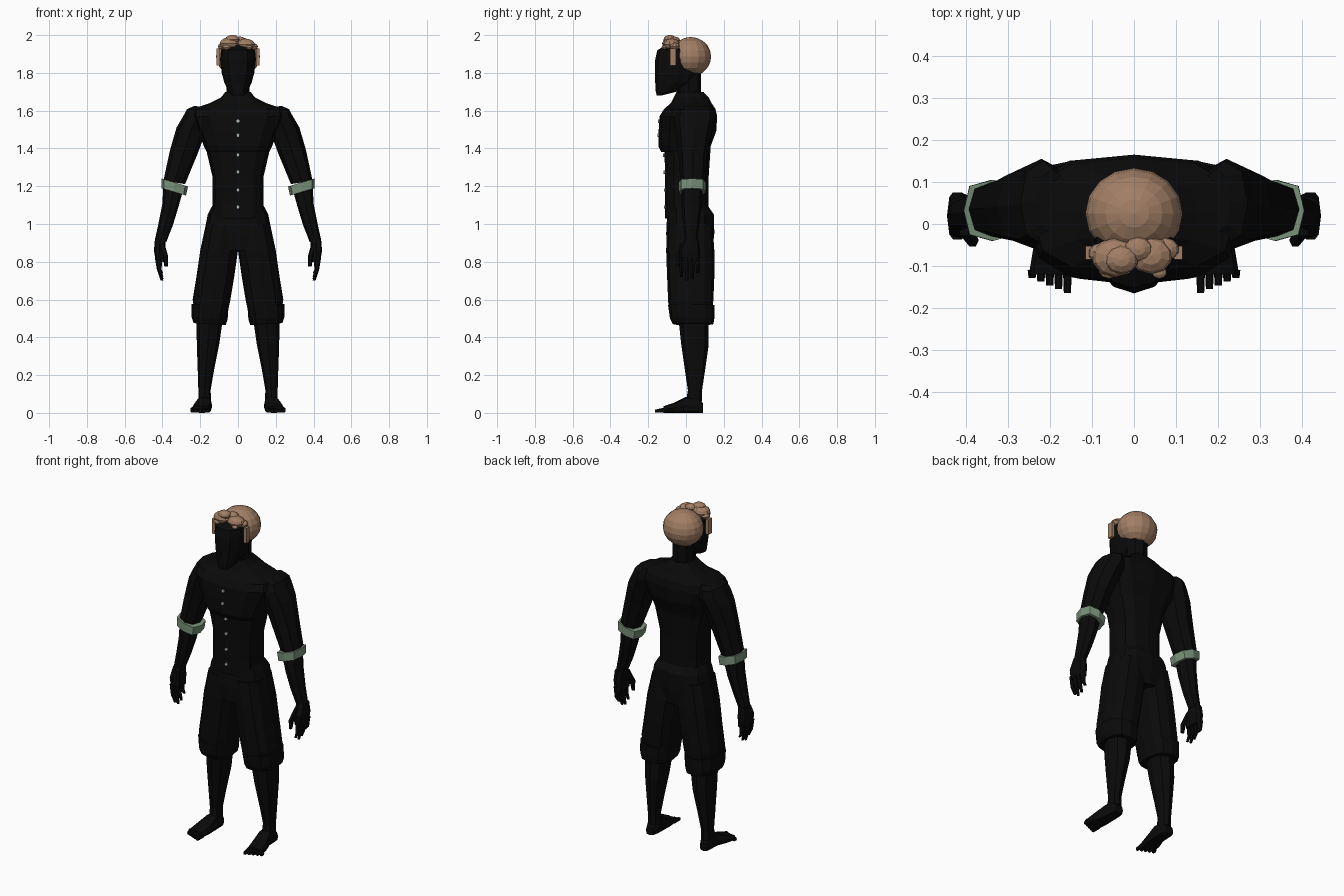
import bpy, bmesh
from math import cos, sin, pi
from mathutils import Matrix, Vector

default = bpy.data.objects.get("Cube")
if default:
    bpy.data.objects.remove(default)

CM = 0.01  # part sections are written in hundredths of a unit


def material(name, colour):
    mat = bpy.data.materials.new(name)
    mat.use_nodes = True
    mat.diffuse_color = (*colour, 1)
    mat.node_tree.nodes["Principled BSDF"].inputs["Base Color"].default_value = (*colour, 1)
    return mat


black = material("near black", (.003, .003, .003))
brown = material("light brown hair", (.36, .21, .13))
green = material("sage green cuff", (.19, .28, .19))
pale = material("pale button", (.5, .56, .5))


def finish(name, bm, mat, mirror=False):
    """Turn a bmesh into a named object, mirrored across x when asked."""
    bmesh.ops.recalc_face_normals(bm, faces=bm.faces)
    mesh = bpy.data.meshes.new(name)
    bm.to_mesh(mesh)
    bm.free()
    mesh.materials.append(mat)
    obj = bpy.data.objects.new(name, mesh)
    bpy.context.collection.objects.link(obj)
    if mirror:
        obj.modifiers.new("Mirror", 'MIRROR').use_mirror_merge = False
    return obj


def rounded(value, power):
    return (1 if value >= 0 else -1) * abs(value) ** power


def loft(name, sections, mat=black, sides=12, power=.85, tilt=0, along_y=False, mirror=False):
    """Skin rings given as (position, a_min, a_max, b_min, b_max)."""
    bm = bmesh.new()
    rings = []
    for pos, a0, a1, b0, b1 in sections:
        ring = []
        for i in range(sides):
            angle = 2 * pi * i / sides
            da = (a1 - a0) / 2 * rounded(cos(angle), power)
            a = (a0 + a1) / 2 + da
            b = (b0 + b1) / 2 + (b1 - b0) / 2 * rounded(sin(angle), power)
            co = (a, pos, b) if along_y else (a, b, pos + tilt * da)
            ring.append(bm.verts.new(Vector(co) * CM))
        rings.append(ring)
    for low, high in zip(rings, rings[1:]):
        for i in range(sides):
            j = (i + 1) % sides
            bm.faces.new((low[i], low[j], high[j], high[i]))
    bm.faces.new(rings[0])
    bm.faces.new(rings[-1])
    return finish(name, bm, mat, mirror)


def ball(name, centre, radii, mat=brown, segments=10, rings=6):
    bm = bmesh.new()
    place = Matrix.Translation(centre) @ Matrix.Diagonal((*radii, 1))
    bmesh.ops.create_uvsphere(bm, u_segments=segments, v_segments=rings, radius=1, matrix=place)
    return finish(name, bm, mat)


def box(name, centre, size, mat, mirror=False):
    bm = bmesh.new()
    place = Matrix.Translation(centre) @ Matrix.Diagonal((*size, 1))
    bmesh.ops.create_cube(bm, size=1, matrix=place)
    return finish(name, bm, mat, mirror)


# Shirt: narrow waist, overhanging chest, sloping shoulders
loft("shirt_waist", [
    (103, -14, 14, -11, 12),
    (112, -13.5, 13.5, -11, 12),
    (125, -13.5, 13.5, -11, 12),
    (140, -17, 17, -11.5, 13)], power=.75)
loft("shirt_chest", [
    (138, -16.5, 16.5, -13, 12.5),
    (141, -18, 18, -14.5, 13),
    (149, -21, 21, -14.5, 16),
    (157, -25, 25, -14, 16.5),
    (161, -24, 24, -11.5, 15.5),
    (164, -15, 15, -8, 13.5),
    (167, -9, 9, -6.5, 12),
    (170, -6.5, 6.5, -4.5, 9)], power=.7)
for z, y in ((1.545, -.142), (1.47, -.146), (1.365, -.115),
             (1.275, -.112), (1.18, -.111), (1.09, -.111)):
    bm = bmesh.new()
    place = Matrix.Translation((0, y, z)) @ Matrix.Rotation(pi / 2, 4, 'X')
    bmesh.ops.create_cone(bm, cap_ends=True, segments=8, radius1=.009, radius2=.009,
                          depth=.012, matrix=place)
    finish("shirt_button", bm, pale)

# Sleeves, rolled cuffs and forearms
loft("sleeve", [
    (122, 28, 39.5, -3, 10),
    (138, 21.5, 36, -4, 11.5),
    (150, 17, 32.5, -5.5, 14),
    (156, 15, 29, -6.5, 15.5),
    (160, 16, 27, -5, 15),
    (162, 16, 23, -2, 13)], sides=8, tilt=.15, mirror=True)
loft("sleeve_cuff", [
    (117, 27.5, 40.5, -4, 10.5),
    (122, 26.5, 40.5, -4, 10.5)], green, sides=8, power=.65, tilt=.3, mirror=True)
loft("forearm", [
    (91, 38, 44, -.5, 6),
    (100, 34.5, 42, -1.5, 7),
    (110, 31.5, 40, -2.5, 8.5),
    (121, 28.5, 39.5, -2.5, 9)], sides=8, tilt=.2, mirror=True)

# Hands with four curled fingers and a thumb
loft("palm", [
    (80, 39, 43.5, -3.5, 7.5),
    (86, 38.5, 44.5, -3.5, 7.5),
    (92, 38.5, 44, -.5, 6.5)], sides=8, power=.6, mirror=True)
for i, tip in enumerate((72, 70, 71, 74)):
    y = -3.8 + 2.9 * i
    loft("finger", [
        (tip, 39.5, 41, y + .6, y + 2.2),
        (76, 40.5, 43, y + .2, y + 2.6),
        (82, 40, 44, y, y + 2.8)], sides=6, mirror=True)
loft("thumb", [
    (77.5, 37, 39, -5, -3),
    (83, 37, 39.8, -5.5, -2),
    (90, 39, 42, -3, 2)], sides=6, mirror=True)

# Knee breeches
loft("breeches_hips", [
    (86, -12, 12, -10, 14),
    (95, -18, 18, -10.5, 15),
    (105, -16, 16, -10, 14.8),
    (109, -14, 14, -9.5, 12)], power=.75)
loft("breeches_leg", [
    (53, 5.5, 23, -9, 14),
    (60, 4, 24, -9.5, 14.5),
    (72, 2, 22, -10, 15),
    (86, 0, 20, -10.5, 15),
    (100, -1, 17, -10, 14)], sides=12, power=.75, mirror=True)
loft("breeches_band", [
    (47, 6.5, 23.5, -7, 14.5),
    (50, 5.5, 24.5, -8.5, 15),
    (57, 5, 24.5, -9.5, 15)], sides=12, power=.75, tilt=.06, mirror=True)

# Lower legs, feet and toes
loft("shin", [
    (6, 14.2, 21, 0, 8.5),
    (12, 14.5, 21, 1, 8.5),
    (22, 12.8, 21.3, -.5, 10),
    (36, 10, 21.8, -2.5, 12),
    (50, 8, 22, -4, 12)], sides=8, mirror=True)
loft("foot", [
    (-12, 14.5, 25, 0, 3.5),
    (-6, 13.8, 24, 0, 5.5),
    (0, 13.8, 21.8, 0, 8.5),
    (6, 14, 21.5, 0, 8.5),
    (9, 15.5, 20.5, 0, 5)], sides=8, power=.6, along_y=True, mirror=True)
for i in range(5):
    x = 14.8 + 2.1 * i
    loft("toe", [
        (-16.4 + .9 * i, x + .2, x + 1.9, 0, 1.8),
        (-11, x, x + 2.1, 0, 3)], sides=6, power=.6, along_y=True, mirror=True)

# Neck, shirt collar and head
loft("neck", [
    (162, -6, 6, -4, 8),
    (180, -6, 6, -5.5, 8)], sides=8)
loft("shirt_collar", [
    (164, -9.5, 9.5, -8, 11),
    (170, -6.8, 6.8, -5, 9.5)], sides=8)
loft("head", [
    (168, -3, 3, -15.5, -13),
    (170, -5, 5, -16, -5),
    (175, -7.3, 7.3, -16.3, 5),
    (180, -8.6, 8.6, -16.5, 8),
    (187, -9.5, 9.5, -16.3, 9),
    (192, -9, 9, -15.2, 8),
    (195, -6, 6, -10, 6)], sides=12, power=.9)

# Hair cap, side locks and front curls
ball("hair_cap", (0, .025, 1.886), (.116, .108, .104), segments=16, rings=10)
box("side_lock", (.105, -.068, 1.885), (.02, .032, .09), brown, mirror=True)
curls = ((-.045, -.08, 1.955, .055), (.04, -.075, 1.95, .052), (-.03, -.085, 1.977, .04),
         (.075, -.06, 1.94, .032), (-.078, -.07, 1.94, .03), (.06, -.115, 1.935, .018),
         (-.06, -.11, 1.935, .024), (.01, -.06, 1.972, .034))
for x, y, z, r in curls:
    ball("hair_curl", (x, y, z), (r, r * .85, r * .6))
